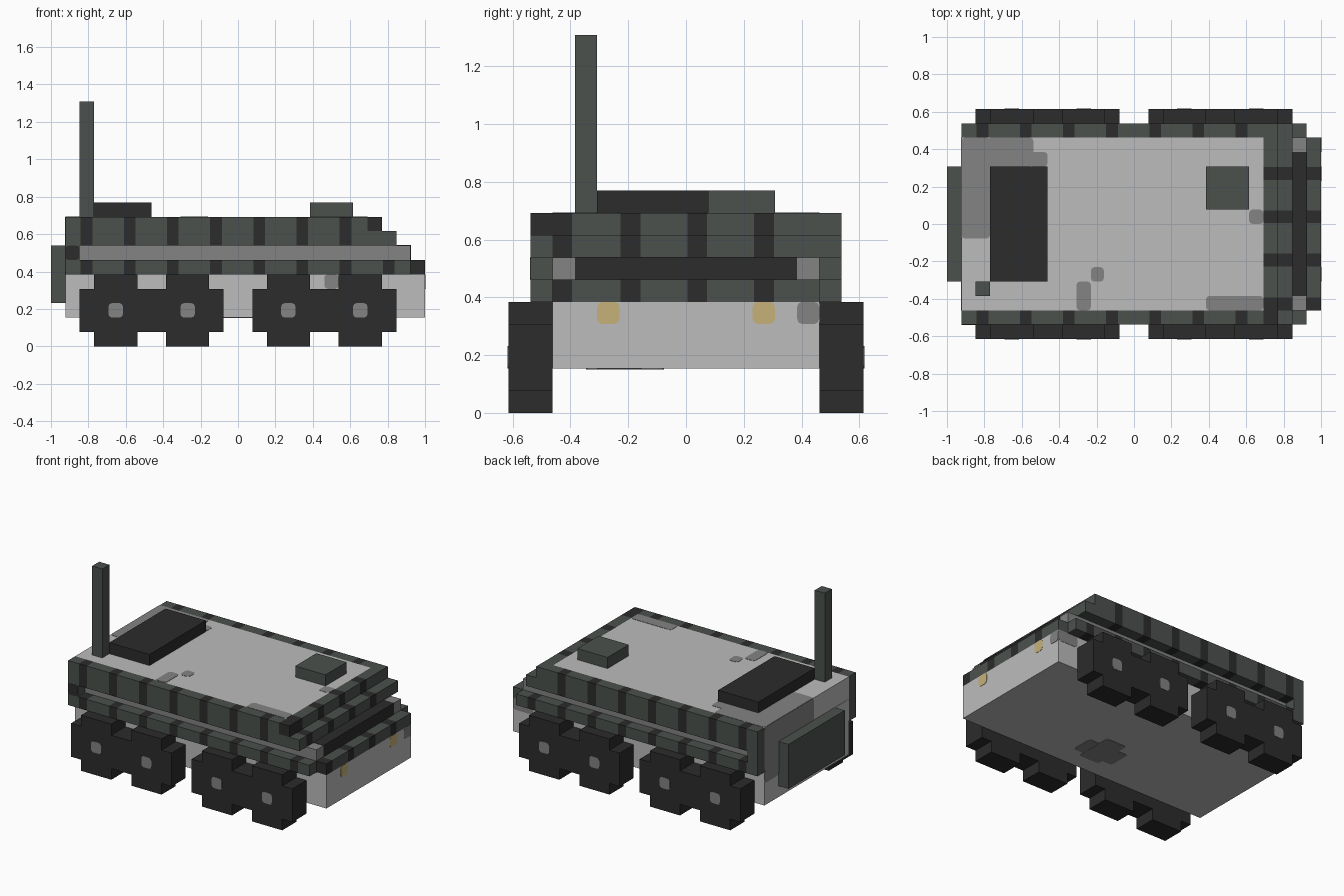
import bpy, bmesh, math
from mathutils import Vector

if "Cube" in bpy.data.objects:
    bpy.data.objects.remove(bpy.data.objects["Cube"], do_unlink=True)

U = 2 / 26          # one block of the grid-like construction


def material(name, rgb):
    m = bpy.data.materials.new(name)
    m.use_nodes = True
    m.diffuse_color = (*rgb, 1)
    bsdf = m.node_tree.nodes["Principled BSDF"]
    bsdf.inputs["Base Color"].default_value = (*rgb, 1)
    bsdf.inputs["Roughness"].default_value = 0.9
    return m


LIGHT = material("light grey", (0.503, 0.503, 0.503))
GREY = material("mid grey", (0.227, 0.227, 0.227))
GREEN = material("dark green", (0.072, 0.083, 0.075))
BLACK = material("black", (0.025, 0.025, 0.025))
YELLOW = material("lamp yellow", (0.558, 0.440, 0.188))


def finish(name, bm, mats):
    bmesh.ops.recalc_face_normals(bm, faces=bm.faces)
    me = bpy.data.meshes.new(name)
    bm.to_mesh(me)
    bm.free()
    for m in mats:
        me.materials.append(m)
    ob = bpy.data.objects.new(name, me)
    bpy.context.collection.objects.link(ob)
    return ob


def box(name, x, y, z, mat, axis=0, stripes=(), half=0.031, round_axis=None):
    """Box from ranges; stripes are black bands cut across the given axis."""
    bm = bmesh.new()
    bmesh.ops.create_cube(bm, size=1)
    for v in bm.verts:
        v.co = Vector([r[0] if c < 0 else r[1] for c, r in zip(v.co, (x, y, z))])
    if round_axis is not None:
        edges = [e for e in bm.edges
                 if abs((e.verts[0].co - e.verts[1].co).normalized()[round_axis]) > 0.9]
        bmesh.ops.bevel(bm, geom=edges, offset=0.018, segments=2, profile=0.5, affect='EDGES')
    normal = Vector([float(i == axis) for i in range(3)])
    for s in stripes:
        for cut in (s - half, s + half):
            bmesh.ops.bisect_plane(bm, geom=bm.verts[:] + bm.edges[:] + bm.faces[:],
                                   plane_co=normal * cut, plane_no=normal)
    for f in bm.faces:
        c = f.calc_center_median()[axis]
        f.material_index = int(any(abs(c - s) < half + 0.003 and abs(f.normal[axis]) < 0.5
                                   or abs(c - s) < half + 0.003 for s in stripes))
    return finish(name, bm, [mat, BLACK])


def patch(name, a, b, axis, at, mat):
    """Thin rounded plate on the plane axis = at, spanning ranges a and b."""
    r = [a, b]
    r.insert(axis, (at - 0.002, at + 0.002))
    return box(name, *r, mat, round_axis=axis)


def wheel(name, cx, y0, y1):
    """Stepped cross-shaped wheel extruded along y."""
    bm = bmesh.new()
    corner = [(2.5, 1.5), (1.5, 1.5), (1.5, 2.5)]
    pts = []
    for q in range(4):
        for px, pz in corner:
            for _ in range(q):
                px, pz = -pz, px
            pts.append((px, pz))
    face = bm.faces.new([bm.verts.new((cx + px * U, y0, 2.5 * U + pz * U)) for px, pz in pts])
    ext = bmesh.ops.extrude_face_region(bm, geom=[face])
    for v in ext["geom"]:
        if isinstance(v, bmesh.types.BMVert):
            v.co.y = y1
    return finish(name, bm, [BLACK])


# Main hull in three layers
Y = 6 * U
R = -12 * U         # rear face
box("lower_hull", (R, 1), (-Y, Y), (2 * U, 5 * U), LIGHT)
box("middle_hull", (R, 12 * U), (-Y, Y), (5 * U, 7 * U), GREY)
box("upper_hull", (R, 9 * U), (-Y, Y), (7 * U, 9 * U), LIGHT)

# Striped armour along the sides, with rear posts and stepped front corners
SIDE = [-0.81 + 3 * U * k for k in range(8)]
for side, s in (("right", -1), ("left", 1)):
    y = sorted((s * Y, s * 7 * U))
    box("lower_side_armour_" + side, (R, 12 * U), y, (5 * U, 6 * U), GREEN, 0, SIDE)
    box("upper_side_armour_" + side, (R, 9 * U), y, (7 * U, 9 * U), GREEN, 0, SIDE[:7])
    box("rear_post_" + side, (R, -11 * U), y, (6 * U, 7 * U), GREEN)
    box("corner_low_" + side, (9 * U, 11 * U), y, (7 * U, 8 * U), GREEN)
    box("corner_high_" + side, (9 * U, 10 * U), y, (8 * U, 9 * U), BLACK if s < 0 else GREEN)
patch("rear_post_mark", (R, -11 * U), (6 * U, 7 * U), 1, -7 * U, BLACK)

# Stepped front armour
FRONT = [-0.428, -0.192, 0.039, 0.270]
box("front_armour_top", (9 * U, 10 * U), (-Y, Y), (7 * U, 9 * U), GREEN, 1, FRONT, 0.034)
box("front_armour_step", (10 * U, 11 * U), (-Y, Y), (7 * U, 8 * U), GREEN, 1, FRONT, 0.034)
box("front_armour_bottom", (12 * U, 1), (-Y, Y), (5 * U, 6 * U), GREEN, 1, FRONT, 0.034)
box("front_slot", (11 * U - 0.002, 12 * U + 0.002), (-5 * U, 5 * U),
    (6 * U, 7 * U + 0.002), BLACK)

# Roof equipment and rear door
box("engine_cover", (-10 * U, -6 * U), (-4 * U, 4 * U), (9 * U, 10 * U), BLACK)
box("roof_hatch", (5 * U, 8 * U), (U, 4 * U), (9 * U, 10 * U), GREEN)
box("antenna", (-11 * U, -10 * U), (-5 * U, -4 * U), (9 * U, 17 * U), GREEN)
box("rear_door", (-1, R), (-4 * U, 4 * U), (3 * U, 7 * U), GREEN)

# Wheels with hub plates
for side, s in (("right", -1), ("left", 1)):
    for i, cx in enumerate((-8.5 * U, -3.5 * U, 3.5 * U, 8.5 * U)):
        wheel(f"wheel_{side}_{i + 1}", cx, s * Y, s * 8 * U)
        patch(f"hub_{side}_{i + 1}", (cx - U / 2, cx + U / 2), (2 * U, 3 * U), 1, s * 8 * U, GREY)

# Headlights
for side, yc in (("right", -3.5 * U), ("left", 3.5 * U)):
    patch("headlight_" + side, (yc - U / 2, yc + U / 2), (4 * U, 5 * U), 0, 1, YELLOW)

# Camouflage on the roof
roof = [((R, -10 * U), (-U, Y)), ((-10.2 * U, -7 * U), (4 * U, Y)),
        ((-7.3 * U, -6 * U), (4 * U, 5 * U)), ((-4 * U, -3 * U), (-Y, -4 * U)),
        ((-3 * U, -2.1 * U), (-4 * U, -3 * U)), ((5 * U, 9 * U), (-Y, -5 * U)),
        ((8 * U, 9 * U), (0, U))]
for i, (a, b) in enumerate(roof):
    patch(f"roof_camouflage_{i + 1}", a, b, 2, 9 * U, GREY)

# Camouflage on the hull front, sides, rear and underside
patch("front_camouflage", (5 * U, Y), (4 * U, 5 * U), 0, 1, GREY)
patch("side_camouflage_right", (6 * U, 7 * U), (4 * U, 5 * U), 1, -Y, GREY)
patch("side_camouflage_left", (11 * U, 1), (4 * U, 5 * U), 1, Y, GREY)
patch("rear_camouflage_high", (-U, Y), (5 * U, 9 * U), 0, R, GREY)
patch("rear_camouflage_low", (4 * U, Y), (4 * U, 5.2 * U), 0, R, GREY)
patch("rear_light_area", (-Y, -U), (5 * U, 7 * U), 0, R, LIGHT)
patch("belly_camouflage_long", (-U, 3 * U), (-4 * U, -2 * U), 2, 2 * U, GREY)
patch("belly_camouflage_wide", (0, 2 * U), (-4.5 * U, -U), 2, 2 * U - 0.001, GREY)
